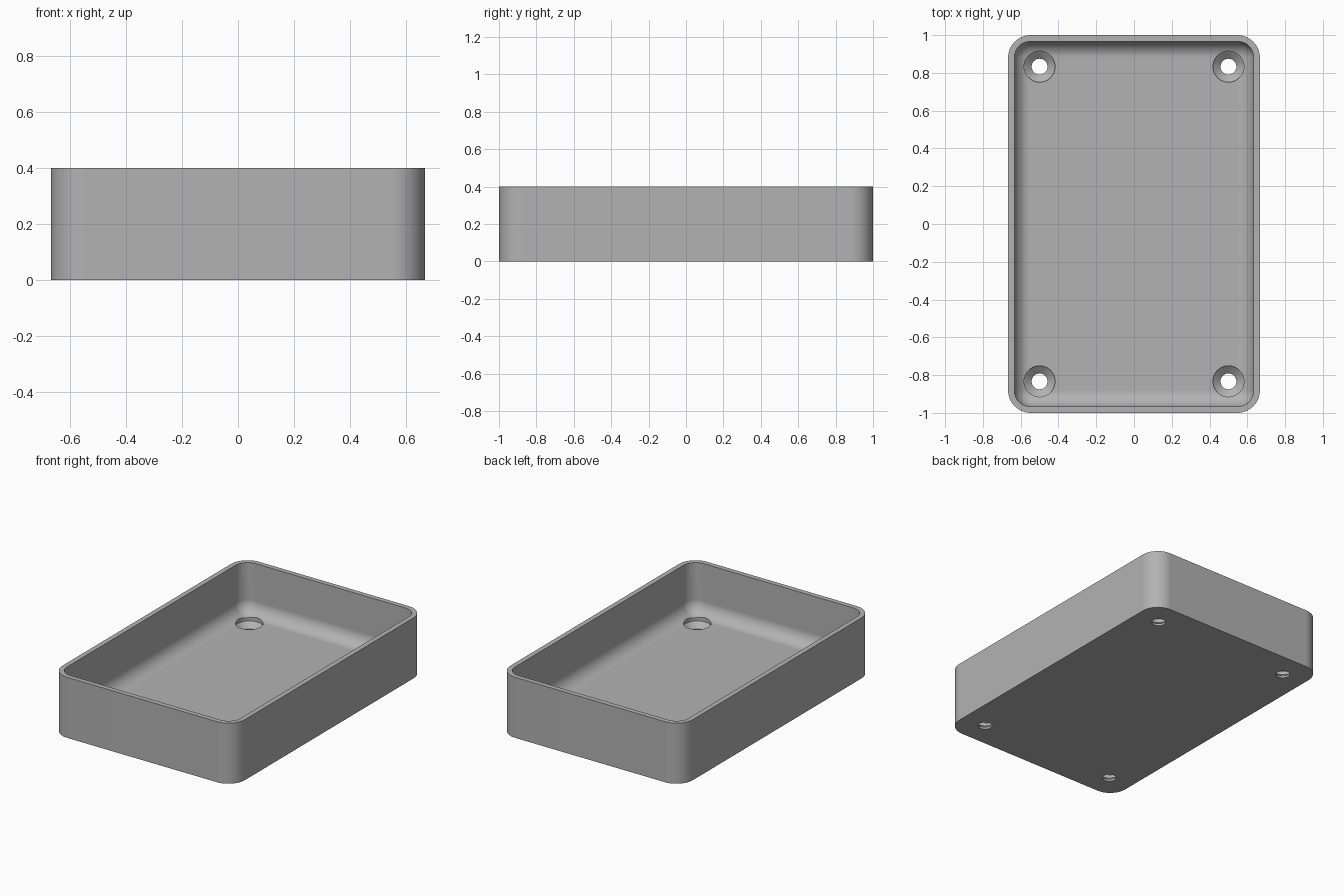
import bpy
import bmesh
from math import sin, cos, pi

# Dimensions
HALF_X, HALF_Y, HEIGHT = 2 / 3, 1.0, 0.4
WALL, FLOOR = 0.033, 0.067
CORNER = 0.12
FILLET = CORNER - WALL
STEPS = 12

default = bpy.data.objects.get("Cube")
if default:
    bpy.data.objects.remove(default, do_unlink=True)

grey = bpy.data.materials.new("plain grey")
grey.use_nodes = True
colour = (0.45, 0.45, 0.45, 1)
grey.diffuse_color = colour
grey.node_tree.nodes["Principled BSDF"].inputs["Base Color"].default_value = colour


def finish(name, bm):
    """Turn a bmesh into a grey object."""
    bmesh.ops.remove_doubles(bm, verts=bm.verts, dist=0.0002)
    bmesh.ops.recalc_face_normals(bm, faces=bm.faces)
    mesh = bpy.data.meshes.new(name)
    bm.to_mesh(mesh)
    bm.free()
    mesh.materials.append(grey)
    obj = bpy.data.objects.new(name, mesh)
    bpy.context.collection.objects.link(obj)
    return obj


def loft(name, rings):
    """Skin a stack of point rings and cap both ends."""
    bm = bmesh.new()
    loops = [[bm.verts.new(p) for p in ring] for ring in rings]
    for a, b in zip(loops, loops[1:]):
        for i in range(len(a)):
            j = (i + 1) % len(a)
            bm.faces.new((a[i], a[j], b[j], b[i]))
    bm.faces.new(loops[0])
    bm.faces.new(loops[-1])
    return finish(name, bm)


def rounded_ring(inset, z):
    """Rounded rectangle, inset evenly from the outer wall."""
    r = max(CORNER - inset, 0.00001)
    ring = []
    for k, (sx, sy) in enumerate([(1, 1), (-1, 1), (-1, -1), (1, -1)]):
        for i in range(STEPS + 1):
            a = (k + i / STEPS) * pi / 2
            ring.append((sx * (HALF_X - CORNER) + r * cos(a),
                         sy * (HALF_Y - CORNER) + r * sin(a), z))
    return ring


def circle(x, y, r, z, n=48):
    return [(x + r * cos(2 * pi * i / n), y + r * sin(2 * pi * i / n), z)
            for i in range(n)]


# Open tray: outer wall, rim, inner wall and filleted floor
rings = [rounded_ring(0, 0), rounded_ring(0, HEIGHT), rounded_ring(WALL, HEIGHT)]
for i in range(STEPS + 1):
    a = i / STEPS * pi / 2
    rings.append(rounded_ring(WALL + FILLET * (1 - cos(a)),
                              FLOOR + FILLET * (1 - sin(a))))
tray = loft("tray", rings)

# Countersunk screw holes in the floor corners: radius and height pairs
HOLE = [(0.042, -0.05), (0.042, 0.014), (0.082, 0.047), (0.082, 0.16)]
for sx in (-1, 1):
    for sy in (-1, 1):
        cutter = loft("screw_hole_cutter",
                      [circle(sx * 0.5, sy * 0.833, r, z) for r, z in HOLE])
        cutter.hide_render = True
        bpy.context.view_layer.objects.active = tray
        mod = tray.modifiers.new("screw hole", "BOOLEAN")
        mod.operation = "DIFFERENCE"
        mod.solver = "EXACT"
        mod.object = cutter
        bpy.ops.object.modifier_apply(modifier=mod.name)
        bpy.data.objects.remove(cutter, do_unlink=True)

# Smooth curved walls with crisp rims
bpy.ops.object.select_all(action="DESELECT")
tray.select_set(True)
bpy.context.view_layer.objects.active = tray
bpy.ops.object.shade_smooth_by_angle(angle=pi / 6)
weighted = tray.modifiers.new("even shading", "WEIGHTED_NORMAL")
weighted.keep_sharp = True
